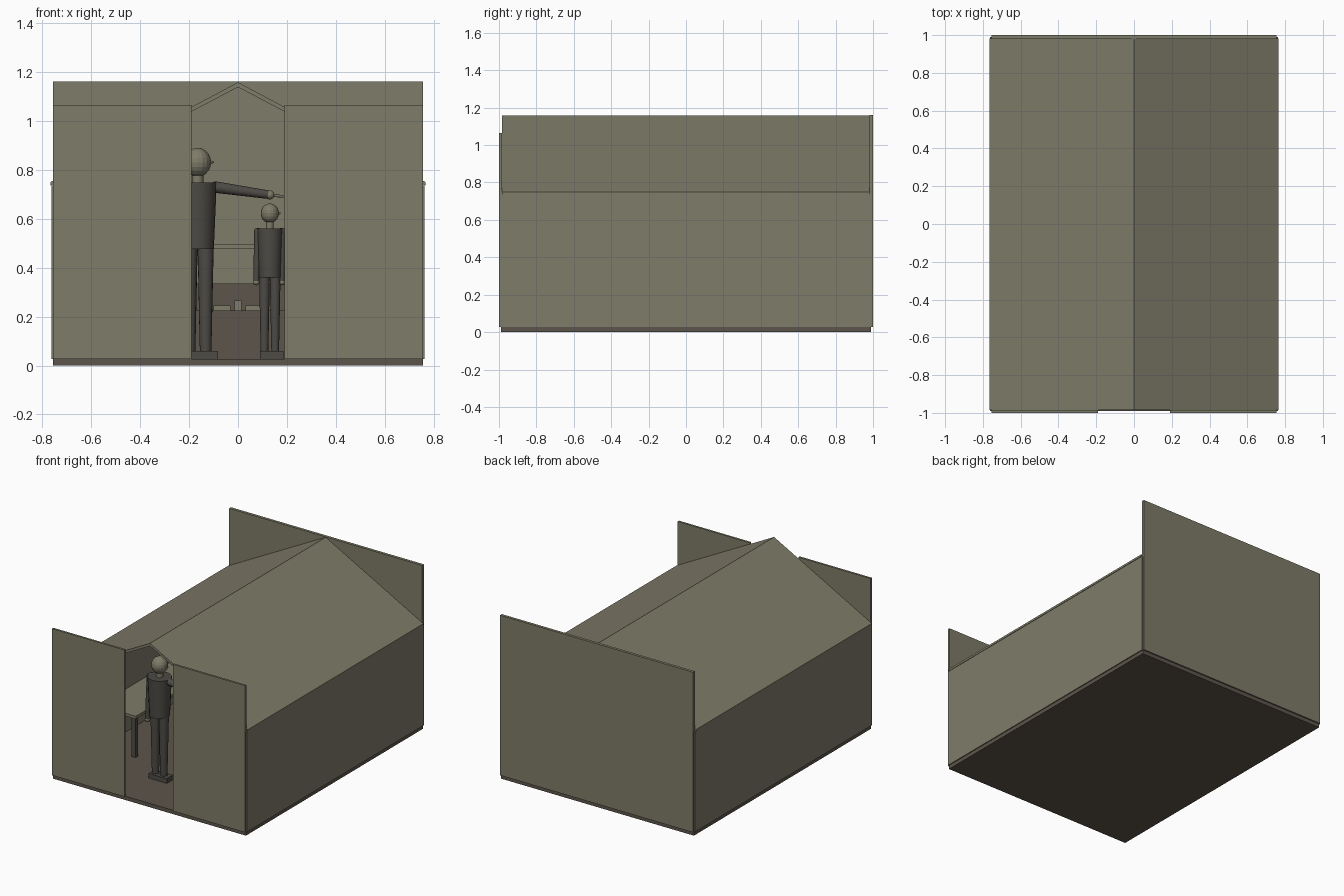
import bpy, bmesh, math
from mathutils import Vector

cube = bpy.data.objects.get("Cube")
if cube:
    bpy.data.objects.remove(cube)


def material(name, rgb):
    m = bpy.data.materials.new(name)
    m.use_nodes = True
    m.diffuse_color = (*rgb, 1)
    m.node_tree.nodes["Principled BSDF"].inputs["Base Color"].default_value = (*rgb, 1)
    return m


OLIVE = material("olive grey", (0.21, 0.20, 0.14))
BROWN = material("dark brown", (0.11, 0.09, 0.07))
DARK = material("charcoal", (0.075, 0.07, 0.06))


def finish(name, bm, mat, smooth=False):
    bmesh.ops.recalc_face_normals(bm, faces=bm.faces)
    me = bpy.data.meshes.new(name)
    bm.to_mesh(me)
    bm.free()
    me.materials.append(mat)
    for p in me.polygons:
        p.use_smooth = smooth and len(p.vertices) == 4
    ob = bpy.data.objects.new(name, me)
    bpy.context.collection.objects.link(ob)
    return ob


def box(name, x, y, z, mat):
    bm = bmesh.new()
    bmesh.ops.create_cube(bm, size=1)
    for v in bm.verts:
        v.co = [sum(r) / 2 + c * (r[1] - r[0]) for c, r in zip(v.co, (x, y, z))]
    return finish(name, bm, mat)


def rod(name, a, b, r1, r2, mat, sides=16):
    a, b = Vector(a), Vector(b)
    bm = bmesh.new()
    bmesh.ops.create_cone(bm, cap_ends=True, segments=sides, radius1=r1,
                          radius2=r2, depth=(b - a).length)
    turn = Vector((0, 0, 1)).rotation_difference(b - a).to_matrix()
    for v in bm.verts:
        v.co = turn @ v.co + (a + b) / 2
    return finish(name, bm, mat, True)


def ball(name, centre, r, mat, stretch=1):
    bm = bmesh.new()
    bmesh.ops.create_uvsphere(bm, u_segments=16, v_segments=10, radius=r)
    for v in bm.verts:
        v.co.z *= stretch
        v.co += Vector(centre)
    return finish(name, bm, mat)


# Floor and walls
box("floor", (-0.755, 0.755), (-0.99, 0.99), (0, 0.027), BROWN)
box("back_wall", (-0.755, 0.755), (0.98, 1.0), (0.027, 1.16), OLIVE)
for side, s in (("left", 1), ("right", -1)):
    box(side + "_wall", sorted((s * 0.745, s * 0.762)), (-0.99, 0.99), (0.027, 0.735), OLIVE)
    box(side + "_front_panel", sorted((s * 0.19, s * 0.755)), (-1.0, -0.985), (0.027, 1.065), OLIVE)

# Pitched roof
bm = bmesh.new()
section = [(-0.765, 0.75), (0, 1.157), (0.765, 0.75), (0.765, 0.735), (0, 1.137), (-0.765, 0.735)]
rings = [[bm.verts.new((x, y, z)) for x, z in section] for y in (-0.985, 0.983)]
for i in range(6):
    j = (i + 1) % 6
    bm.faces.new((rings[0][i], rings[0][j], rings[1][j], rings[1][i]))
for ring in rings:
    bm.faces.new((ring[0], ring[1], ring[4], ring[5]))
    bm.faces.new((ring[1], ring[2], ring[3], ring[4]))
finish("roof", bm, OLIVE)

# Furniture
box("back_counter", (-0.3, 0.3), (0.1, 0.5), (0.027, 0.225), BROWN)
box("counter_backrest", (-0.3, 0.3), (0.5, 0.54), (0.225, 0.335), BROWN)
box("back_shelf", (-0.5, 0.5), (0.78, 0.98), (0.475, 0.495), OLIVE)
box("counter_stand", (-0.015, 0.015), (0.18, 0.21), (0.225, 0.265), OLIVE)
for s in (-1, 1):
    box("counter_tray", sorted((s * 0.03, s * 0.1)), (0.2, 0.4), (0.225, 0.245), OLIVE)
    box("side_table", sorted((s * 0.45, s * 0.74)), (-0.5, 0.5), (0.315, 0.335), OLIVE)
    for y in (-0.46, 0.46):
        box("side_table_leg", sorted((s * 0.47, s * 0.5)), (y - 0.015, y + 0.015), (0.027, 0.315), DARK)


# Two standing figures
def figure(name, x, y, hip, shoulder, head, head_r, r, hands):
    rod(name + "_torso", (x, y, hip), (x, y, shoulder), r * 0.85, r, DARK, 20)
    rod(name + "_neck", (x, y, shoulder), (x, y, head), r * 0.3, r * 0.3, OLIVE)
    ball(name + "_head", (x, y, head), head_r, OLIVE, 1.08)
    rod(name + "_nose", (x + head_r * 0.9, y, head), (x + head_r * 1.2, y, head), 0.007, 0.003, OLIVE, 8)
    for s, hand in zip((-1, 1), hands):
        lx = x + s * r * 0.42
        rod(name + "_leg", (lx, y, 0.05), (lx, y, hip), r * 0.3, r * 0.42, DARK)
        box(name + "_shoe", (lx - r * 0.35, lx + r * 0.65), (y - r * 0.5, y + r * 0.4), (0.027, 0.06), DARK)
        top = Vector((x + s * r * 0.95, y, shoulder - r * 0.25))
        hand = Vector(hand)
        ball(name + "_shoulder", top, r * 0.3, DARK)
        rod(name + "_arm", top, hand, r * 0.3, r * 0.22, DARK)
        ball(name + "_hand", hand, r * 0.24, OLIVE)


figure("tall_figure", -0.165, -0.64, 0.475, 0.748, 0.83, 0.055, 0.078,
       ((-0.26, -0.64, 0.42), (0.13, -0.64, 0.697)))
rod("pointing_finger", (0.13, -0.64, 0.697), (0.186, -0.64, 0.69), 0.007, 0.005, OLIVE, 8)
figure("short_figure", 0.13, -0.55, 0.36, 0.56, 0.622, 0.037, 0.052,
       ((0.075, -0.55, 0.34), (0.18, -0.55, 0.34)))
